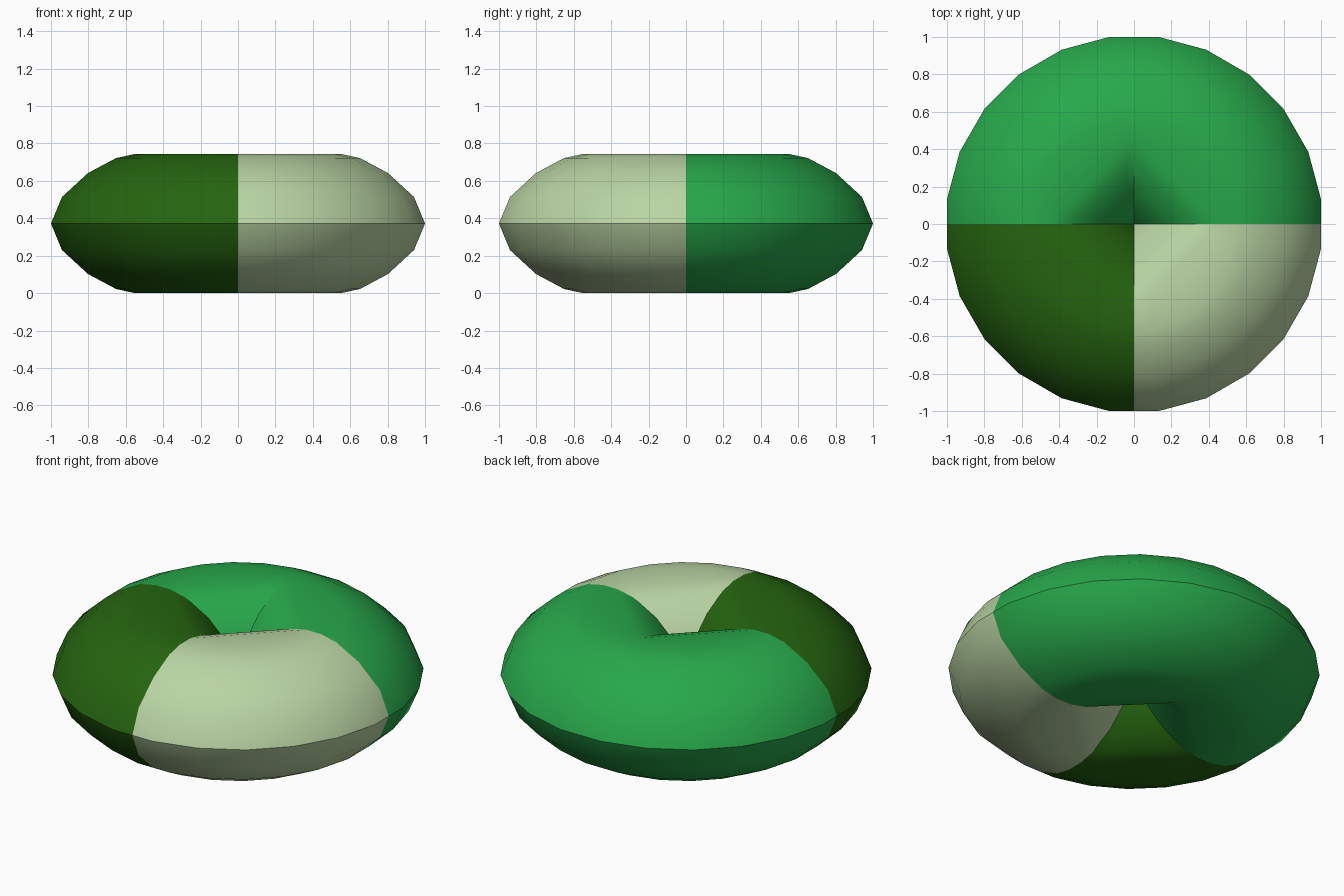
import bpy, bmesh, math

old = bpy.data.objects.get("Cube")
if old:
    bpy.data.objects.remove(old, do_unlink=True)

MID = 0.372
# Upper half of the ring section as (radius, height above the middle)
OUTER = [(1.0, 0.0), (0.941, 0.142), (0.802, 0.27), (0.652, 0.35), (0.551, MID)]
INNER = [(0.45, MID), (0.348, 0.35), (0.198, 0.27), (0.06, 0.142), (0.0, 0.0)]
# Angles inside one quarter: ends plus the corners of a 24-sided outline
STEPS = [0] + [7.5 + 15 * i for i in range(6)] + [90]


def make_material(name, rgb):
    color = [((c / 255 + 0.055) / 1.055) ** 2.4 for c in rgb] + [1.0]
    mat = bpy.data.materials.new(name)
    mat.use_nodes = True
    mat.diffuse_color = color
    mat.node_tree.nodes["Principled BSDF"].inputs["Base Color"].default_value = color
    return mat


def section(bm, start, step):
    """One closed cross-section: round outside, square-cornered inside."""
    t = math.radians(step)
    ends = step in (0, 90)
    round_scale = 1.0 if ends else 1 / math.cos(math.radians(7.5))
    square_scale = 1 / (math.cos(t) + math.sin(t))
    pts = [(r * round_scale, z) for r, z in OUTER]
    pts += [(r * square_scale, z) for r, z in INNER]
    pts += [(r, -z) for r, z in pts[-2:0:-1]]
    a = math.radians(start) + t
    return [bm.verts.new((r * math.cos(a), r * math.sin(a), MID + z)) for r, z in pts]


def ring_piece(name, start, quarters, mat):
    bm = bmesh.new()
    rows = []
    for q in range(quarters):
        for s in STEPS[(1 if q else 0):]:
            rows.append(section(bm, start + 90 * q, s))
    n = len(rows[0])
    for a, b in zip(rows, rows[1:]):
        for i in range(n):
            j = (i + 1) % n
            bm.faces.new((a[i], b[i], b[j], a[j]))
    # Close both cut ends
    bm.faces.new(rows[0])
    bm.faces.new(rows[-1])
    bmesh.ops.remove_doubles(bm, verts=bm.verts[:], dist=0.0001)
    bmesh.ops.recalc_face_normals(bm, faces=bm.faces[:])
    mesh = bpy.data.meshes.new(name)
    bm.to_mesh(mesh)
    bm.free()
    mesh.materials.append(mat)
    obj = bpy.data.objects.new(name, mesh)
    bpy.context.collection.objects.link(obj)
    bpy.ops.object.select_all(action='DESELECT')
    obj.select_set(True)
    bpy.context.view_layer.objects.active = obj
    bpy.ops.object.shade_smooth_by_angle(angle=math.radians(40))


# Back half and the two front quarters of the ring
ring_piece("back_half", 0, 2, make_material("mid_green", (39, 168, 74)))
ring_piece("front_right_quarter", 180, 1, make_material("dark_green", (37, 101, 15)))
ring_piece("front_left_quarter", 270, 1, make_material("pale_green", (185, 212, 163)))
